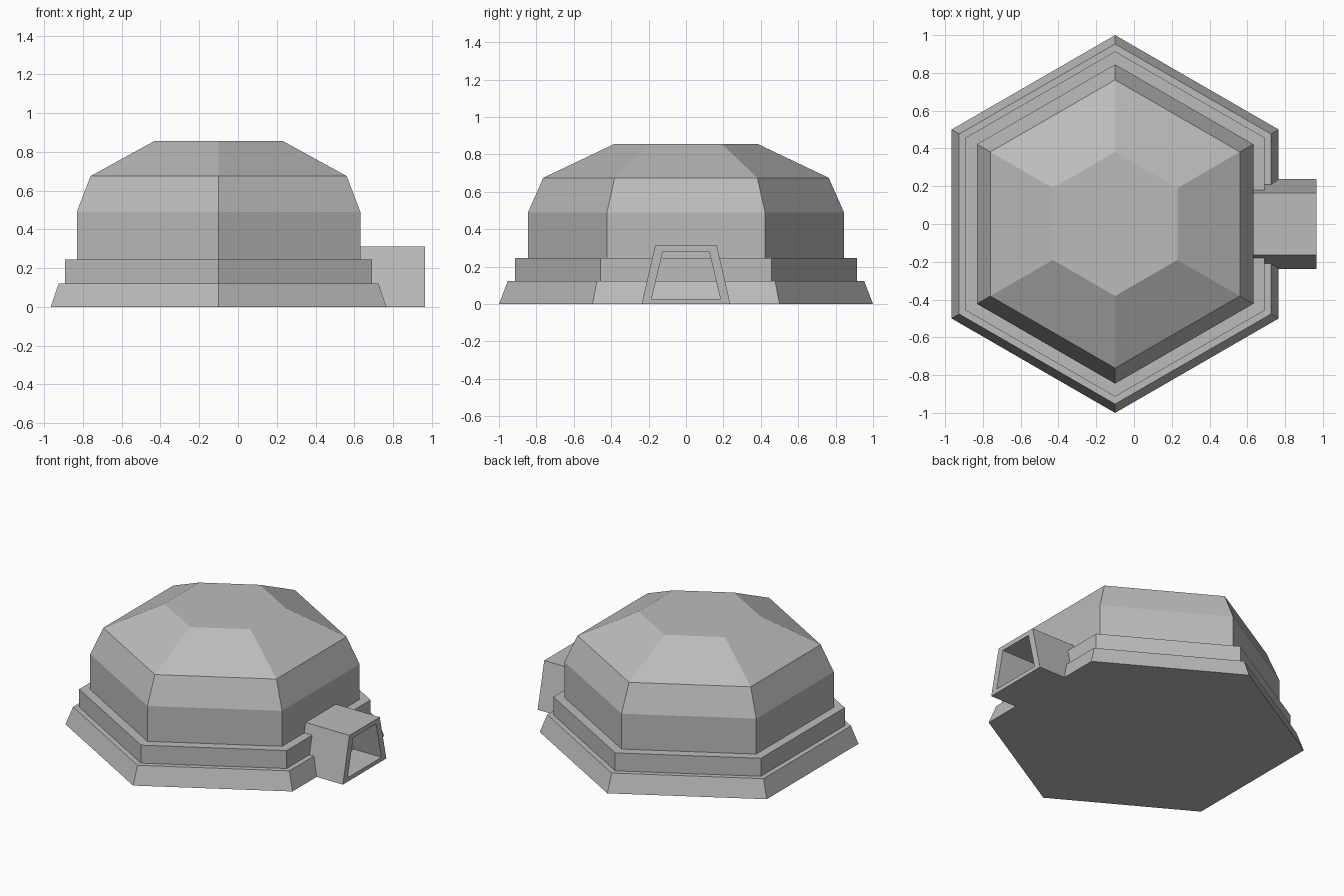
import bpy
import bmesh
from math import cos, sin, pi

if "Cube" in bpy.data.objects:
    bpy.data.objects.remove(bpy.data.objects["Cube"], do_unlink=True)

grey = bpy.data.materials.new("light grey")
grey.use_nodes = True
grey.diffuse_color = (0.5, 0.5, 0.5, 1)
grey.node_tree.nodes["Principled BSDF"].inputs["Base Color"].default_value = (0.5, 0.5, 0.5, 1)

CENTRE_X = -0.1


def loft(name, rings, cap_start=True, cap_end=True):
    """Skin a list of equal-sized point rings into one flat-shaded object."""
    bm = bmesh.new()
    loops = [[bm.verts.new(p) for p in ring] for ring in rings]
    n = len(loops[0])
    for a, b in zip(loops, loops[1:]):
        for i in range(n):
            j = (i + 1) % n
            bm.faces.new((a[i], a[j], b[j], b[i]))
    if cap_start:
        bm.faces.new(loops[0][::-1])
    if cap_end:
        bm.faces.new(loops[-1])
    bmesh.ops.recalc_face_normals(bm, faces=bm.faces)
    mesh = bpy.data.meshes.new(name)
    bm.to_mesh(mesh)
    bm.free()
    mesh.materials.append(grey)
    obj = bpy.data.objects.new(name, mesh)
    bpy.context.collection.objects.link(obj)
    return obj


def hexagon(radius, z):
    angles = [pi / 6 + i * pi / 3 for i in range(6)]
    return [(CENTRE_X + radius * cos(a), radius * sin(a), z) for a in angles]


def trapezoid(x, bottom, top, z0, z1):
    return [(x, -bottom, z0), (x, bottom, z0), (x, top, z1), (x, -top, z1)]


# Stepped hexagonal base and faceted dome
profile = [(1.0, 0), (0.953, 0.122), (0.914, 0.122), (0.914, 0.246),
           (0.845, 0.246), (0.845, 0.49), (0.763, 0.675), (0.381, 0.857)]
loft("dome_shelter", [hexagon(r, z) for r, z in profile])

# Entrance tunnel with a recessed doorway
outer = (0.237, 0.165, 0, 0.312)
inner = (0.184, 0.124, 0.028, 0.28)
loft("entrance_tunnel", [trapezoid(0.55, *outer), trapezoid(0.966, *outer),
                         trapezoid(0.966, *inner), trapezoid(0.64, *inner)])
